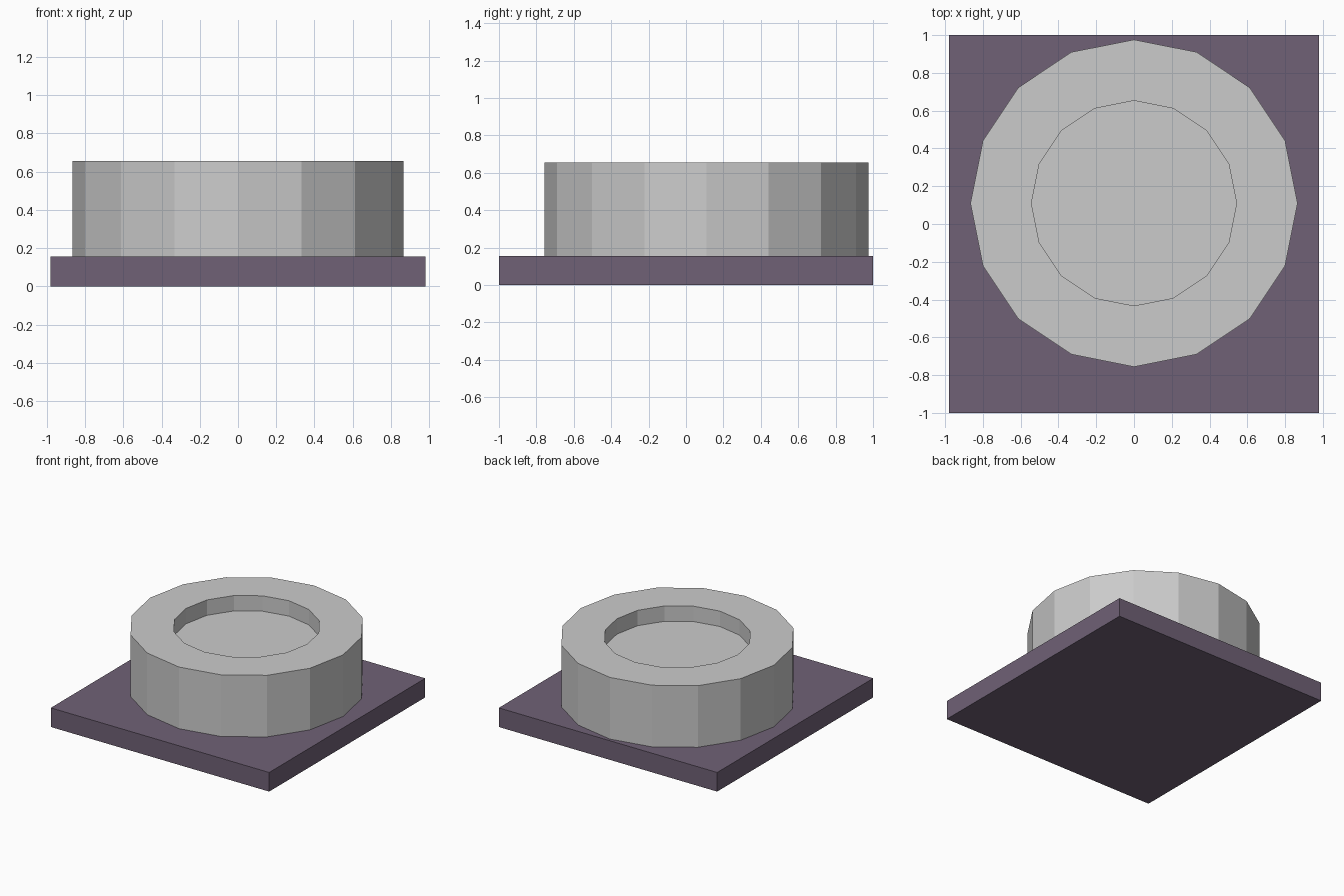
import bpy, bmesh
from mathutils import Matrix, Vector

if "Cube" in bpy.data.objects:
    bpy.data.objects.remove(bpy.data.objects["Cube"])

BASE_H, TOP = 0.155, 0.655
RECESS = 0.125


def add_object(name, bm):
    mesh = bpy.data.meshes.new(name)
    bm.to_mesh(mesh)
    bm.free()
    obj = bpy.data.objects.new(name, mesh)
    bpy.context.collection.objects.link(obj)
    return obj


# Square base plate
bm = bmesh.new()
bmesh.ops.create_cube(bm, size=1)
bmesh.ops.scale(bm, vec=(1.96, 2.0, BASE_H), verts=bm.verts)
bmesh.ops.translate(bm, vec=(0, 0, BASE_H / 2), verts=bm.verts)
base = add_object("base_plate", bm)
mat = bpy.data.materials.new("dark_purple")
mat.diffuse_color = (0.16, 0.12, 0.18, 1)
mat.use_nodes = True
mat.node_tree.nodes["Principled BSDF"].inputs["Base Color"].default_value = mat.diffuse_color
base.data.materials.append(mat)

# 16-sided drum with a shallow round recess in its top
bm = bmesh.new()
bmesh.ops.create_cone(bm, cap_ends=True, segments=16, radius1=0.866,
                      radius2=0.866, depth=TOP - BASE_H)
top = max(bm.faces, key=lambda f: f.calc_center_median().z)
bmesh.ops.inset_region(bm, faces=[top], thickness=0.1)
for v in top.verts:  # set the exact recess radius
    v.co.xy = v.co.xy.normalized() * 0.543
floor = bmesh.ops.extrude_face_region(bm, geom=[top])
bmesh.ops.delete(bm, geom=[top], context='FACES_ONLY')
bmesh.ops.translate(bm, vec=(0, 0, -RECESS),
                    verts=[g for g in floor["geom"] if isinstance(g, bmesh.types.BMVert)])
bmesh.ops.recalc_face_normals(bm, faces=bm.faces)
bmesh.ops.translate(bm, vec=(0, 0.11, (TOP + BASE_H) / 2), verts=bm.verts)
add_object("recessed_drum", bm)
